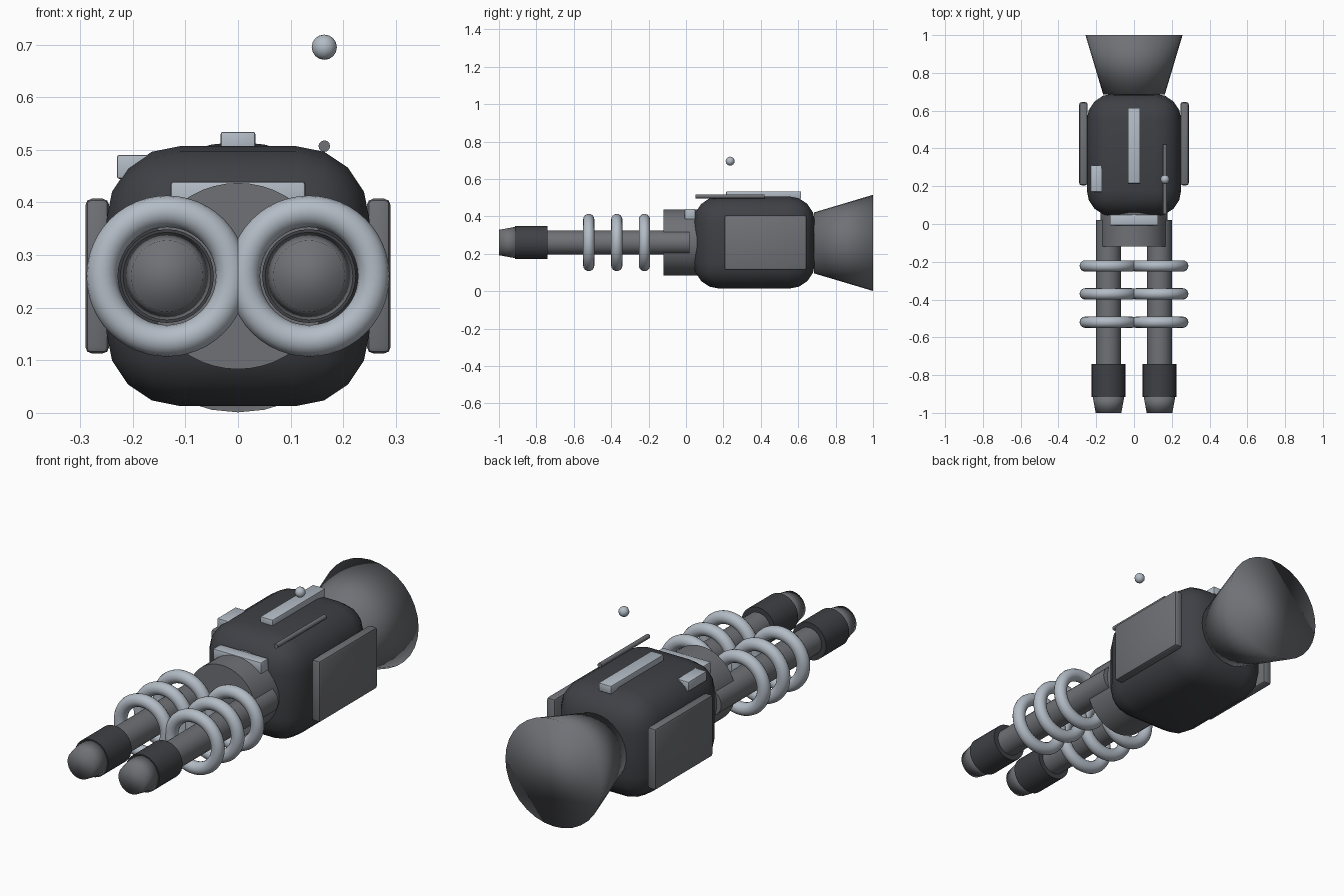
import bpy, math

if "Cube" in bpy.data.objects:
    bpy.data.objects.remove(bpy.data.objects["Cube"])

Z = 0.258  # height of the main axis


def material(name, rgb):
    m = bpy.data.materials.new(name)
    m.diffuse_color = (*rgb, 1)
    m.use_nodes = True
    m.node_tree.nodes["Principled BSDF"].inputs["Base Color"].default_value = m.diffuse_color
    return m


DARK = material("dark_metal", (0.05, 0.052, 0.06))
MID = material("mid_metal", (0.16, 0.165, 0.18))
LIGHT = material("light_metal", (0.45, 0.50, 0.56))


def finish(name, mat, angle=35):
    ob = bpy.context.object
    ob.name = name
    ob.data.materials.append(mat)
    if angle is None:
        bpy.ops.object.shade_smooth()
    else:
        bpy.ops.object.shade_smooth_by_angle(angle=math.radians(angle))
    return ob


def box(name, mat, x, y, z, bevel, segments=2):
    """Rounded box from (min, max) ranges."""
    r = (x, y, z)
    bpy.ops.mesh.primitive_cube_add(size=1, location=[(a + b) / 2 for a, b in r])
    ob = bpy.context.object
    ob.scale = [b - a for a, b in r]
    bpy.ops.object.transform_apply(location=False, rotation=False, scale=True)
    mod = ob.modifiers.new("round", "BEVEL")
    mod.width, mod.segments = bevel, segments
    bpy.ops.object.modifier_apply(modifier=mod.name)
    return finish(name, mat)


def tube(name, mat, x, z, y0, y1, r0, r1, sides=32, angle=35):
    """Cylinder or frustum along y, radius r0 at y0 and r1 at y1."""
    bpy.ops.mesh.primitive_cone_add(vertices=sides, radius1=r0, radius2=r1,
                                    depth=y1 - y0, location=(x, (y0 + y1) / 2, z),
                                    rotation=(-math.pi / 2, 0, 0))
    return finish(name, mat, angle)


# Main housing, front mount and flared rear end
box("housing", DARK, (-0.25, 0.25), (0.04, 0.69), (0.013, 0.507), 0.14, 4)
tube("front_mount", MID, 0, Z + 0.002, -0.12, 0.12, 0.177, 0.177, 48)
tube("rear_flare", MID, 0, Z, 0.685, 1.0, 0.163, 0.257, 32, None)

# Twin barrels with muzzles, tips and coil rings; side plates
for side, s in (("left", -1), ("right", 1)):
    x = s * 0.135
    tube(side + "_barrel", MID, x, Z + 0.002, -0.76, 0.02, 0.065, 0.065)
    tube(side + "_muzzle", DARK, x, Z + 0.002, -0.915, -0.74, 0.089, 0.089)
    tube(side + "_tip", MID, x, Z + 0.002, -1.0, -0.9, 0.068, 0.086, 32, None)
    for i, y in enumerate((-0.52, -0.37, -0.222)):
        bpy.ops.mesh.primitive_torus_add(major_radius=0.123, minor_radius=0.03,
                                         major_segments=48, minor_segments=16,
                                         location=(x, y, Z + 0.002),
                                         rotation=(math.pi / 2, 0, 0))
        finish(f"{side}_coil_{i + 1}", LIGHT, None)
    xs = sorted((s * 0.245, s * 0.29))
    box(side + "_plate", MID, xs, (0.205, 0.645), (0.113, 0.407), 0.012)

# Top rail, front brow plate and side block
box("top_rail", LIGHT, (-0.033, 0.033), (0.215, 0.615), (0.495, 0.534), 0.004)
box("brow_plate", LIGHT, (-0.128, 0.128), (-0.008, 0.05), (0.385, 0.44), 0.006)
box("side_block", LIGHT, (-0.23, -0.16), (0.17, 0.31), (0.445, 0.49), 0.004)

# Thin rod and floating ball above it
tube("top_rod", MID, 0.164, 0.507, 0.052, 0.42, 0.011, 0.011, 12)
bpy.ops.mesh.primitive_uv_sphere_add(segments=12, ring_count=8, radius=0.024,
                                     location=(0.164, 0.236, 0.695))
finish("floating_ball", LIGHT, None)
